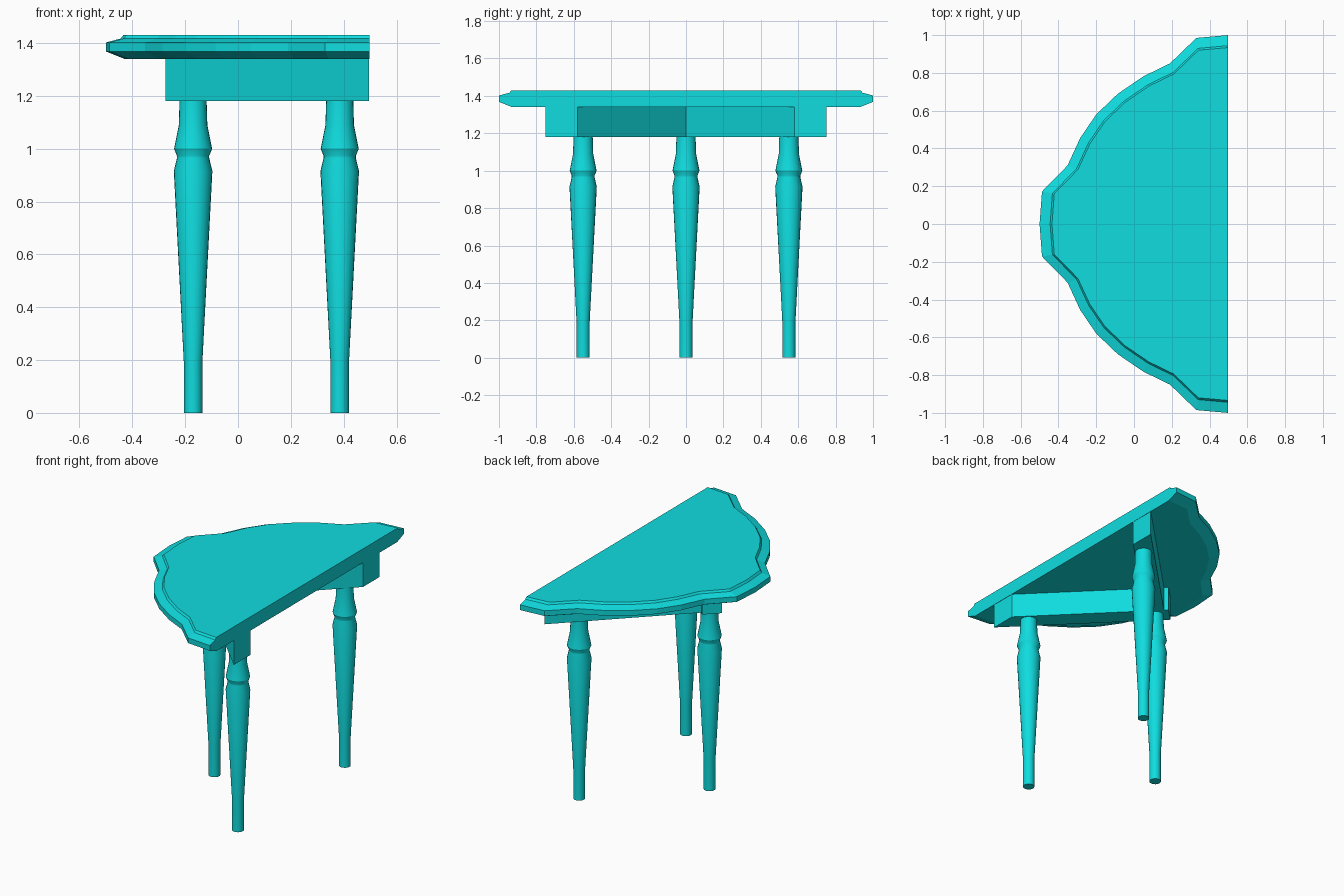
import bpy, bmesh, math
from mathutils import Matrix

cube = bpy.data.objects.get("Cube")
if cube:
    bpy.data.objects.remove(cube, do_unlink=True)

# Single turquoise paint
paint = bpy.data.materials.new("turquoise_paint")
paint.use_nodes = True
COLOUR = (0.005, 0.72, 0.74, 1.0)
paint.diffuse_color = COLOUR
paint.node_tree.nodes["Principled BSDF"].inputs["Base Color"].default_value = COLOUR


def finish(bm, name):
    """Turn a bmesh into a painted object."""
    bmesh.ops.recalc_face_normals(bm, faces=bm.faces[:])
    mesh = bpy.data.meshes.new(name)
    bm.to_mesh(mesh)
    bm.free()
    mesh.materials.append(paint)
    obj = bpy.data.objects.new(name, mesh)
    bpy.context.collection.objects.link(obj)
    return obj


def loft(name, loops):
    """Skin a stack of closed loops and cap both ends."""
    bm = bmesh.new()
    rings = [[bm.verts.new(p) for p in loop] for loop in loops]
    count = len(rings[0])
    for low, high in zip(rings, rings[1:]):
        for i in range(count):
            j = (i + 1) % count
            bm.faces.new((low[i], low[j], high[j], high[i]))
    bm.faces.new(rings[0])
    bm.faces.new(rings[-1])
    return finish(bm, name)


# Tabletop: scalloped half outline, mirrored, shrunk towards the flat edge
EDGE = 0.497
half = [(EDGE, 1.0), (0.33, 0.985), (0.19, 0.85), (0.05, 0.782),
        (-0.085, 0.69), (-0.2, 0.58), (-0.285, 0.455), (-0.352, 0.31),
        (-0.487, 0.172), (-0.5, 0)]
outline = half + [(x, -y) for x, y in reversed(half[:-1])]
rim = [(0.93, 1.34), (1.0, 1.368), (1.0, 1.402), (0.944, 1.417), (0.934, 1.43)]
loft("tabletop", [[(EDGE - (EDGE - x) * s, y * s, z) for x, y in outline]
                  for s, z in rim])

# Apron: two rails meeting in a V, one running past the other
rails = {
    "apron_rail_back": [(0.495, 0.58), (0.495, 0.75), (-0.255, 0), (-0.085, 0)],
    "apron_rail_front": [(0.495, -0.58), (0.495, -0.75), (-0.275, 0.02), (-0.19, 0.105)],
}
for name, plan in rails.items():
    loft(name, [[(x, y, z) for x, y in plan] for z in (1.18, 1.345)])

# Turned legs
SIDES = 24
turning = [(0.035, 0), (0.035, 0.19), (0.073, 0.915), (0.061, 0.965),
           (0.061, 0.973), (0.072, 1.0), (0.054, 1.09), (0.051, 1.19)]
legs = {"leg_middle": (-0.17, 0), "leg_back": (0.385, 0.55), "leg_front": (0.385, -0.55)}
for name, (cx, cy) in legs.items():
    leg = loft(name, [[(r * math.cos(math.tau * i / SIDES),
                        r * math.sin(math.tau * i / SIDES), z)
                       for i in range(SIDES)] for r, z in turning])
    leg.location = (cx, cy, 0)
    bpy.ops.object.select_all(action="DESELECT")
    leg.select_set(True)
    bpy.context.view_layer.objects.active = leg
    bpy.ops.object.shade_smooth_by_angle(angle=math.radians(30))
